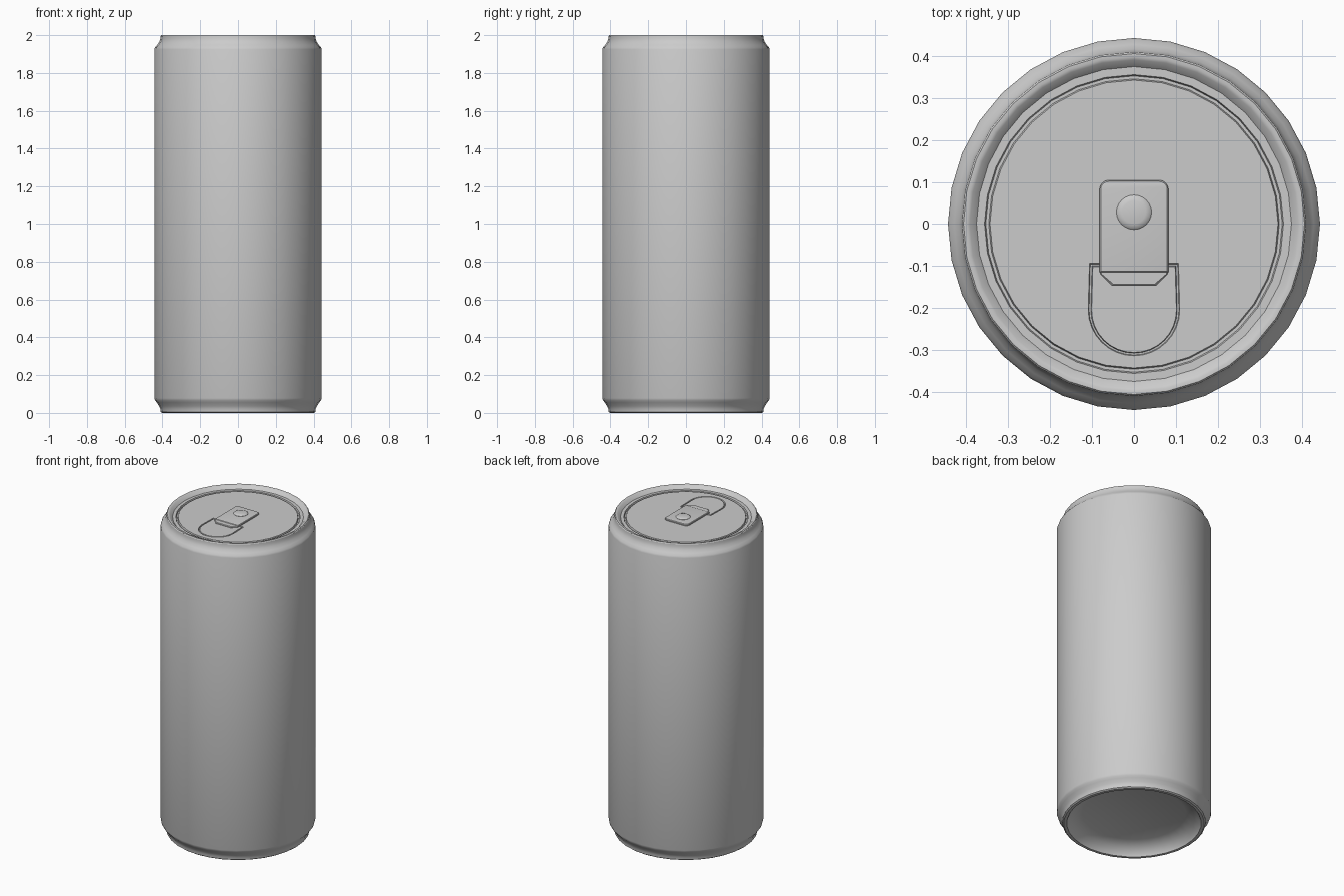
import bpy, bmesh
from math import sin, cos, pi, radians

if "Cube" in bpy.data.objects:
    bpy.data.objects.remove(bpy.data.objects["Cube"])

SIDES = 32
PANEL_Z = 1.98


def finish(name, bm):
    bmesh.ops.recalc_face_normals(bm, faces=bm.faces)
    me = bpy.data.meshes.new(name)
    bm.to_mesh(me)
    bm.free()
    ob = bpy.data.objects.new(name, me)
    bpy.context.collection.objects.link(ob)
    return ob


def select(ob):
    bpy.ops.object.select_all(action='DESELECT')
    ob.select_set(True)
    bpy.context.view_layer.objects.active = ob


def smooth(ob, angle=32):
    select(ob)
    bpy.ops.object.shade_smooth_by_angle(angle=radians(angle))


def loft(name, loops, closed=False):
    """Bridge equal-length loops; cap the ends, or join last to first."""
    bm = bmesh.new()
    rings = [[bm.verts.new(p) for p in loop] for loop in loops]
    pairs = list(zip(rings, rings[1:]))
    if closed:
        pairs.append((rings[-1], rings[0]))
    else:
        bm.faces.new(rings[0])
        bm.faces.new(rings[-1])
    for a, b in pairs:
        n = len(a)
        for i in range(n):
            j = (i + 1) % n
            bm.faces.new((a[i], a[j], b[j], b[i]))
    return finish(name, bm)


def revolve(name, profile, sides=SIDES, cx=0, cy=0):
    return loft(name, [[(cx + r * cos(2 * pi * i / sides), cy + r * sin(2 * pi * i / sides), z)
                        for i in range(sides)] for r, z in profile])


# can body: recessed base, foot, neck, rim and grooved lid in one profile
body = revolve("can_body", [
    (0.297, 0.065), (0.345, 0.045), (0.378, 0.015), (0.385, 0.0), (0.402, 0.0),
    (0.41, 0.006), (0.411, 0.022), (0.418, 0.036), (0.43, 0.055), (0.439, 0.066), (0.443, 0.078),
    (0.443, 1.925), (0.439, 1.936), (0.428, 1.948), (0.417, 1.964), (0.411, 1.98),
    (0.41, 1.995), (0.406, 2.0), (0.398, 2.0), (0.391, 1.997),
    (0.375, PANEL_Z), (0.356, PANEL_Z), (0.353, 1.97), (0.346, 1.97), (0.343, PANEL_Z)])


# scored mouth outline, shrunk inwards by d
def mouth(d, z):
    r, cy = 0.109 - d, -0.205
    arc = [(r * cos(pi + pi * i / 16), cy + r * sin(pi + pi * i / 16), z) for i in range(17)]
    top = -0.094 - d
    return arc + [(0.106 - d, top, z), (-0.106 + d, top, z)]


cutter = loft("mouth_score_cutter", [mouth(-0.001, PANEL_Z + 0.004), mouth(0.002, PANEL_Z - 0.007),
                                     mouth(0.006, PANEL_Z - 0.007), mouth(0.009, PANEL_Z + 0.004)],
              closed=True)
cutter.hide_render = True
mod = body.modifiers.new("score", 'BOOLEAN')
mod.operation = 'DIFFERENCE'
mod.solver = 'EXACT'
mod.object = cutter
select(body)
bpy.ops.object.modifier_apply(modifier="score")
bpy.data.objects.remove(cutter)
smooth(body)


# pull tab plate: rounded at the back, square at the front
def tab_outline(d, z):
    r, w, back = 0.022, 0.082, 0.105
    pts = [(-w + d, -0.116 + d, z), (w - d, -0.116 + d, z)]
    for sx, a0 in ((1, 0), (-1, pi / 2)):
        for i in range(6):
            a = a0 + pi / 2 * i / 5
            pts.append((sx * (w - r) + (r - d) * cos(a), back - r + (r - d) * sin(a), z))
    return pts


tab = loft("pull_tab", [tab_outline(0, PANEL_Z - 0.002), tab_outline(0, PANEL_Z + 0.006),
                        tab_outline(0.003, PANEL_Z + 0.010), tab_outline(0.007, PANEL_Z + 0.011)])
smooth(tab)


# tapered lip at the front of the tab
def lip_outline(d, z):
    return [(-0.08 + d, -0.11, z), (-0.08 + d, -0.12, z), (-0.052 + d, -0.147 + d, z),
            (0.052 - d, -0.147 + d, z), (0.08 - d, -0.12, z), (0.08 - d, -0.11, z)]


lip = loft("tab_lip", [lip_outline(0, PANEL_Z - 0.002), lip_outline(0, PANEL_Z + 0.004),
                       lip_outline(0.003, PANEL_Z + 0.007)])
smooth(lip)

# rivet holding the tab
rivet = revolve("tab_rivet", [(0.042, PANEL_Z + 0.008), (0.042, PANEL_Z + 0.012), (0.038, PANEL_Z + 0.016),
                              (0.028, PANEL_Z + 0.019)], sides=24, cy=0.028)
smooth(rivet)
